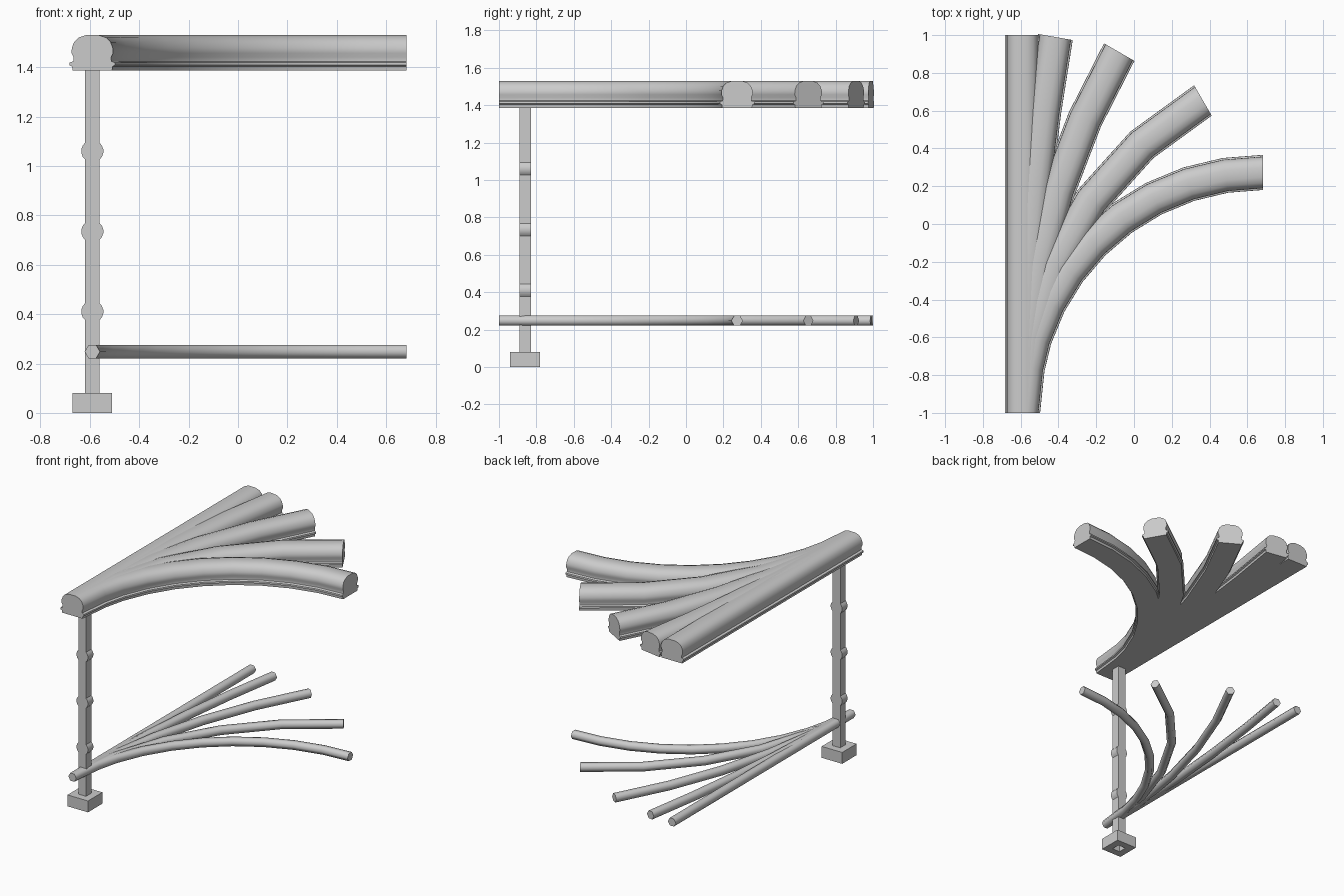
import bpy, bmesh
from math import sin, cos, pi, radians, sqrt

if "Cube" in bpy.data.objects:
    bpy.data.objects.remove(bpy.data.objects["Cube"])

CX, PY = -0.59, -0.86          # rail axis x, post y
LENGTH = 2.0                   # every rail has the same arc length


def finish(name, bm, smooth=None):
    bmesh.ops.recalc_face_normals(bm, faces=bm.faces)
    me = bpy.data.meshes.new(name)
    bm.to_mesh(me)
    bm.free()
    ob = bpy.data.objects.new(name, me)
    bpy.context.collection.objects.link(ob)
    if smooth:
        bpy.ops.object.select_all(action='DESELECT')
        ob.select_set(True)
        bpy.context.view_layer.objects.active = ob
        bpy.ops.object.shade_smooth_by_angle(angle=radians(smooth))
    return ob


def sweep(name, profile, degrees, steps, smooth):
    """Sweep a (side, height) profile along an arc turning right."""
    bm = bmesh.new()
    rings = []
    for i in range(steps + 1):
        t = i / steps
        a = radians(degrees) * t
        if degrees:
            r = LENGTH / radians(degrees)
            x, y = CX + r * (1 - cos(a)), -1 + r * sin(a)
        else:
            x, y = CX, -1 + LENGTH * t
        rings.append([bm.verts.new((x + u * cos(a), y - u * sin(a), z))
                      for u, z in profile])
    n = len(profile)
    for r0, r1 in zip(rings, rings[1:]):
        for k in range(n):
            bm.faces.new((r0[k], r0[(k + 1) % n], r1[(k + 1) % n], r1[k]))
    bm.faces.new(rings[0])
    bm.faces.new(rings[-1])
    return finish(name, bm, smooth)


# Handrail moulding, right half from bottom to top, then mirrored
half = [(0.080, 1.386), (0.082, 1.403), (0.093, 1.408), (0.092, 1.419),
        (0.077, 1.424), (0.076, 1.441), (0.084, 1.457), (0.083, 1.478),
        (0.074, 1.502), (0.056, 1.520), (0.026, 1.530)]
moulding = half + [(-u, z) for u, z in reversed(half)]

# Hexagonal lower rod
hexagon = [(0.031 * cos(k * pi / 3), 0.248 + 0.031 * sin(k * pi / 3))
           for k in range(6)]

# Fan of rails: straight and four bends
for label, deg, steps in (("straight", 0, 1), ("slight_bend", 10, 5),
                          ("bend_30", 30, 5), ("bend_60", 60, 5),
                          ("bend_90", 90, 10)):
    sweep("handrail_" + label, moulding, deg, steps, 40)
    sweep("lower_rod_" + label, hexagon, deg, steps, 65)

# Post: square outline with rounded knuckles on both sides, extruded along y
w, rad = 0.030, 0.045
h = sqrt(rad * rad - w * w)
side = [(w, 0.08)]
for zc in (0.41, 0.735, 1.06):
    side.append((w, zc - h))
    side += [(rad * cos(radians(a)), zc + rad * sin(radians(a)))
             for a in (-30, -10, 10, 30)]
    side.append((w, zc + h))
side.append((w, 1.388))
bm = bmesh.new()
front, back = ([[bm.verts.new((CX + s * u, y, z)) for u, z in side]
                for s in (-1, 1)] for y in (PY - w, PY + w))
for left, right in (front, back):
    for i in range(len(side) - 1):
        bm.faces.new((left[i], right[i], right[i + 1], left[i + 1]))
for s in (0, 1):
    for i in range(len(side) - 1):
        bm.faces.new((front[s][i], front[s][i + 1], back[s][i + 1], back[s][i]))
for i in (0, -1):
    bm.faces.new((front[0][i], front[1][i], back[1][i], back[0][i]))
finish("post", bm, 30)

# Base: square collar, open underneath where the post sits
bm = bmesh.new()
loops = []
for r, z in ((0.08, 0), (0.08, 0.08), (0.03, 0.08), (0.03, 0)):
    loops.append([bm.verts.new((CX + sx * r, PY + sy * r, z))
                  for sx, sy in ((-1, -1), (1, -1), (1, 1), (-1, 1))])
for i in range(4):
    a, b = loops[i], loops[(i + 1) % 4]
    for k in range(4):
        bm.faces.new((a[k], a[(k + 1) % 4], b[(k + 1) % 4], b[k]))
finish("post_base", bm)
